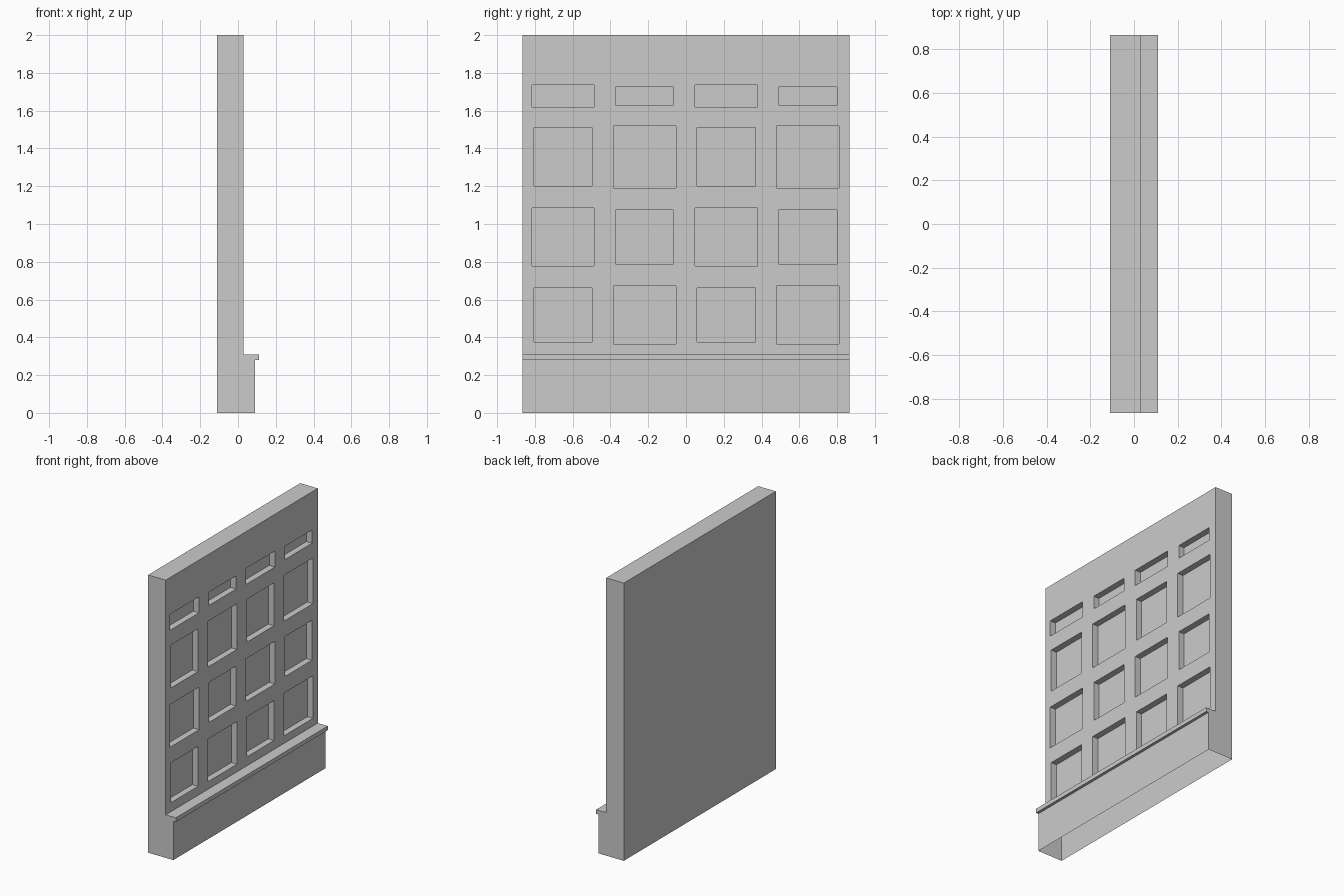
import bpy
import bmesh

if "Cube" in bpy.data.objects:
    bpy.data.objects.remove(bpy.data.objects["Cube"])

BACK, FRONT, RECESS = -0.11, 0.03, 0.045
HALF = 0.865
cols = [-HALF, -0.434, -0.002, 0.43, HALF]        # panel column limits (y)
rows = [0.31, 0.725, 1.14, 1.57, 2.0]             # panel row limits (z)
centres_y = [-0.651 + 0.432 * i for i in range(4)]
openings_z = [(0.365, 0.672), (0.778, 1.085), (1.191, 1.52), (1.62, 1.735)]

bm = bmesh.new()


def face(points):
    return bm.faces.new([bm.verts.new(p) for p in points])


def rect(x, y0, y1, z0, z1):
    return [(x, y0, z0), (x, y1, z0), (x, y1, z1), (x, y0, z1)]


def ring(a, b):
    for i in range(4):
        j = (i + 1) % 4
        face([a[i], a[j], b[j], b[i]])


# side profile: back, top, panelled front, ledge and plinth; underside is open
outline = [(BACK, 0), (BACK, 2)] + [(FRONT, z) for z in reversed(rows)]
outline += [(0.11, 0.31), (0.11, 0.28), (0.09, 0.28), (0.09, 0)]

# strips along the wall, skipping the panelled front
for (xa, za), (xb, zb) in zip(outline, outline[1:]):
    if xa == xb == FRONT:
        continue
    for y0, y1 in zip(cols, cols[1:]):
        face([(xa, y0, za), (xa, y1, za), (xb, y1, zb), (xb, y0, zb)])

# end caps
for y in (-HALF, HALF):
    face([(x, y, z) for x, z in outline])

# recessed panels, alternating between wide and narrow openings
for r, (z0, z1) in enumerate(openings_z):
    for c, cy in enumerate(centres_y):
        small = (r + c) % 2 == 0
        trim = 0.01 if small else 0.0
        hw = 0.165 - trim * 1.1
        outer = rect(FRONT, cols[c], cols[c + 1], rows[r], rows[r + 1])
        opening = (cy - hw, cy + hw, z0 + trim, z1 - trim)
        inner = rect(FRONT, *opening)
        deep = rect(FRONT - RECESS, *opening)
        ring(outer, inner)
        ring(inner, deep)
        face(deep)

bmesh.ops.remove_doubles(bm, verts=bm.verts, dist=0.0001)
bmesh.ops.recalc_face_normals(bm, faces=bm.faces)
# make sure the open shell faces outward
bm.normal_update()
back = min(bm.faces, key=lambda f: f.calc_center_median().x)
if back.normal.x > 0:
    bmesh.ops.reverse_faces(bm, faces=bm.faces)

mesh = bpy.data.meshes.new("panelled_wall")
bm.to_mesh(mesh)
bm.free()
wall = bpy.data.objects.new("panelled_wall", mesh)
bpy.context.collection.objects.link(wall)
